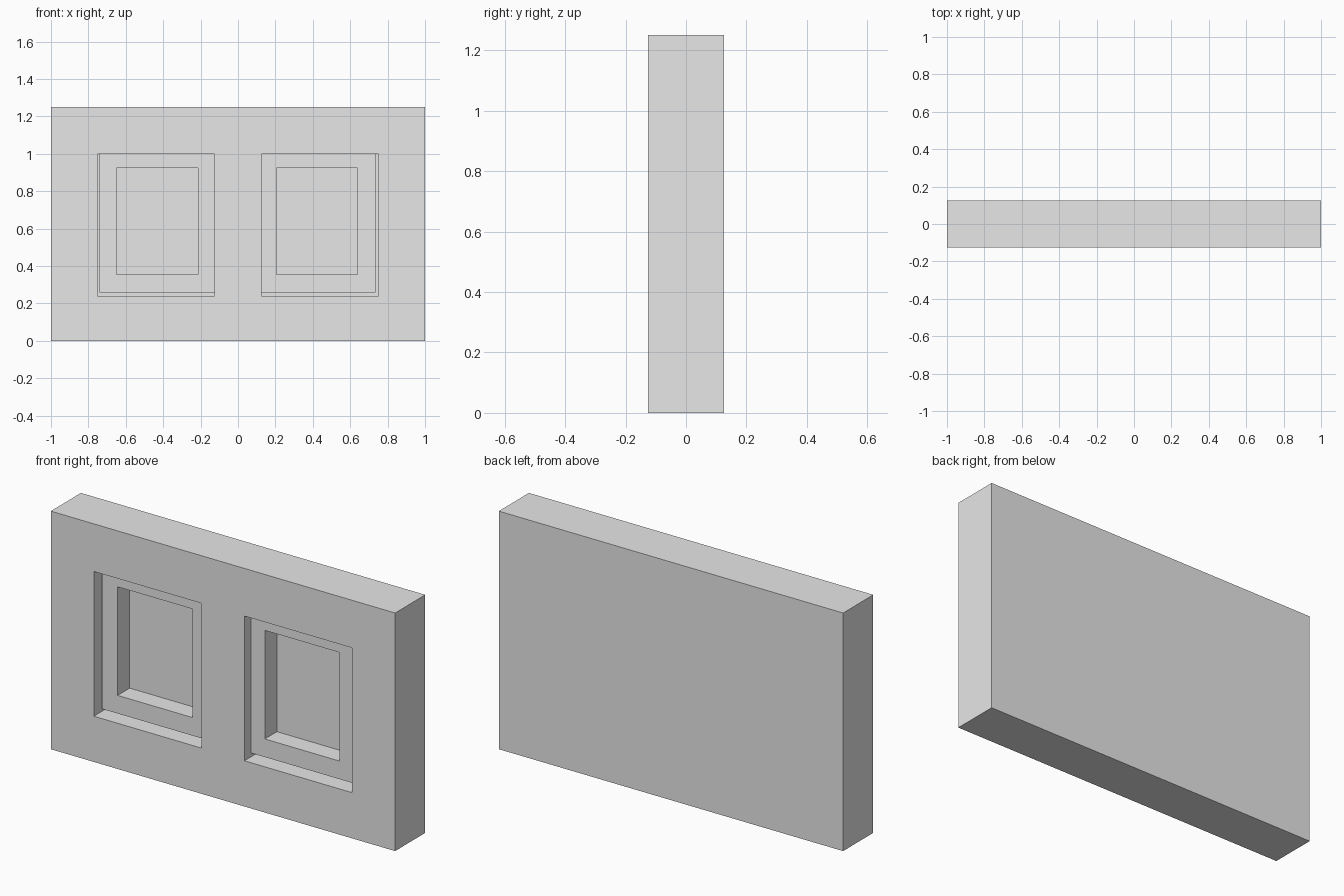
import bpy
from mathutils import Vector

cube = bpy.data.objects.get("Cube")
if cube:
    bpy.data.objects.remove(cube, do_unlink=True)

grey = bpy.data.materials.new("light_grey")
grey.use_nodes = True
grey.diffuse_color = (0.8, 0.8, 0.8, 1)
grey.node_tree.nodes["Principled BSDF"].inputs["Base Color"].default_value = (0.8, 0.8, 0.8, 1)


def box(name, low, high):
    """Axis-aligned box between two corners."""
    low, high = Vector(low), Vector(high)
    bpy.ops.mesh.primitive_cube_add(size=1, location=(low + high) / 2)
    obj = bpy.context.object
    obj.name = name
    obj.scale = high - low
    bpy.ops.object.transform_apply(location=False, rotation=False, scale=True)
    obj.data.materials.append(grey)
    return obj


def cut(target, cutter):
    """Subtract the cutter and hide it."""
    mod = target.modifiers.new("opening", 'BOOLEAN')
    mod.operation = 'DIFFERENCE'
    mod.solver = 'EXACT'
    mod.object = cutter
    cutter.hide_render = True
    cutter.hide_set(True)
    cutter.display_type = 'WIRE'


FRONT, FRAME_FACE, PANE = -0.125, -0.07, 0.03

wall = box("wall", (-1, FRONT, 0), (1, 0.125, 1.25))

# Each window: recess, frame and inner opening as x ranges
windows = {
    "right": ((-0.75, -0.125), (-0.74, -0.125), (-0.65, -0.215)),
    "left": ((0.125, 0.75), (0.125, 0.735), (0.205, 0.64)),
}
for side, (recess, frame, opening) in windows.items():
    # Recess in the wall, closed at the back
    cut(wall, box(f"{side}_recess_cutter",
                  (recess[0], FRONT - 0.1, 0.24), (recess[1], PANE, 1.0)))
    # Set-back frame with a narrow gap along the sill and outer side
    window_frame = box(f"{side}_window_frame",
                       (frame[0], FRAME_FACE, 0.26), (frame[1], PANE, 1.0))
    cut(window_frame, box(f"{side}_opening_cutter",
                          (opening[0], FRONT - 0.1, 0.355), (opening[1], PANE + 0.1, 0.925)))
